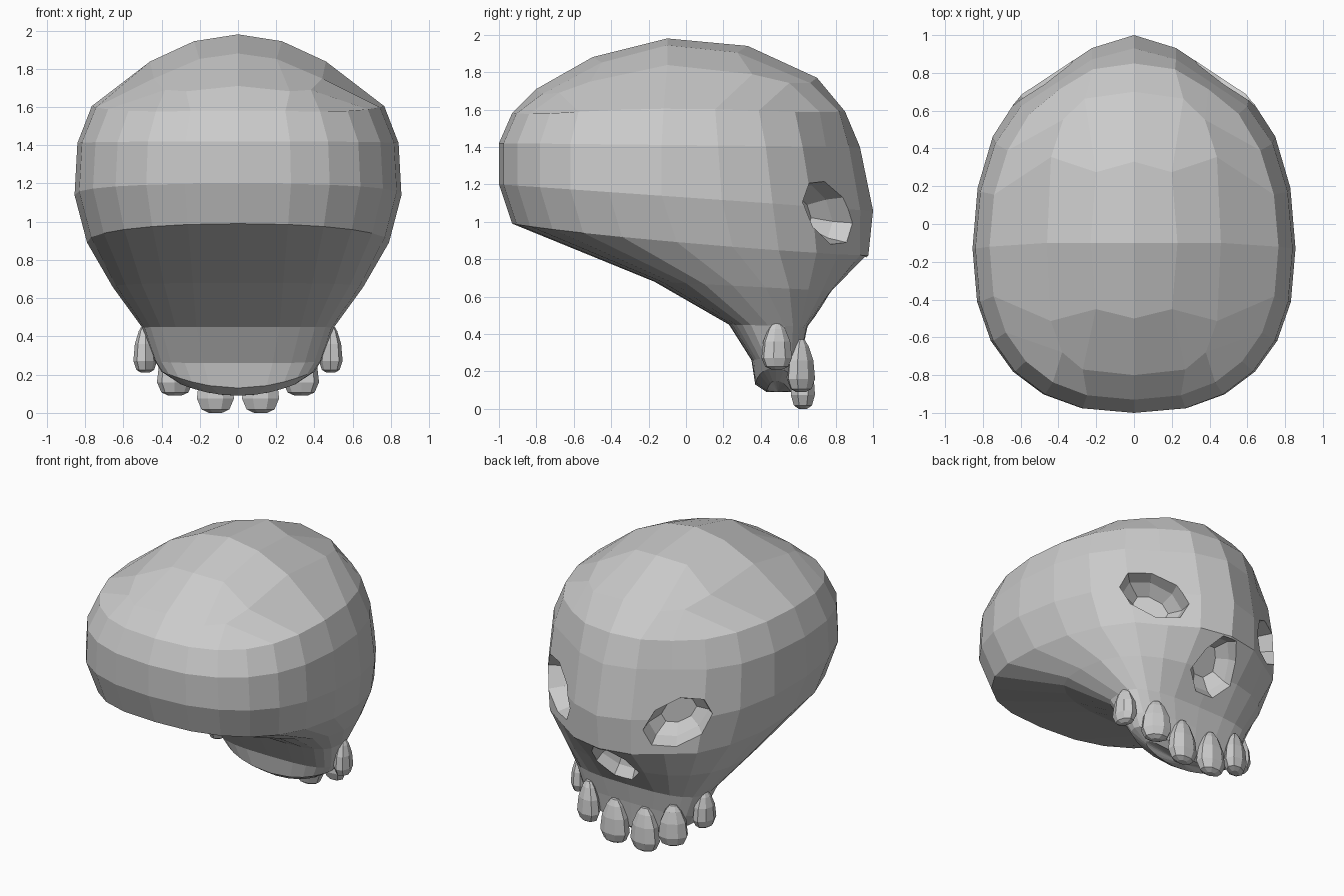
import bpy, bmesh, math
from mathutils import Vector, Matrix

if "Cube" in bpy.data.objects:
    bpy.data.objects.remove(bpy.data.objects["Cube"])

bone = bpy.data.materials.new("bone_grey")
bone.diffuse_color = (0.6, 0.6, 0.6, 1)
bone.use_nodes = True
bone.node_tree.nodes["Principled BSDF"].inputs["Base Color"].default_value = bone.diffuse_color


def finish(name, bm):
    bmesh.ops.recalc_face_normals(bm, faces=bm.faces)
    me = bpy.data.meshes.new(name)
    bm.to_mesh(me)
    bm.free()
    me.materials.append(bone)
    ob = bpy.data.objects.new(name, me)
    bpy.context.collection.objects.link(ob)
    return ob


def spow(v, e):
    return math.copysign(abs(v) ** e, v)


def bridge(bm, loops):
    for a, b in zip(loops, loops[1:]):
        n = len(a)
        for i in range(n):
            j = (i + 1) % n
            bm.faces.new((a[i], a[j], b[j], b[i]))


# Ring: back y, back z, front y, front z, half width, widest y,
# side drop, squareness, corner drop; the cheeks are planed flat at the eyes
def ring(bm, count, yb, zb, yf, zf, w, c, drop, n, corner=0.0):
    loop = []
    for i in range(count):
        a = 2 * math.pi * i / count
        m = n if math.cos(a) > 0 else n + 0.25
        s, k = spow(math.sin(a), 2 / m), spow(math.cos(a), 2 / m)
        x = w * s
        y = c + k * ((yf - c) if k > 0 else (c - yb))
        z = zb + (zf - zb) * (y - yb) / (yf - yb) - drop * s * s - corner * s * s * k * k
        over = 0.55 * abs(x) + 0.835 * y - 0.90 + 0.2 * max(0, z - 1.15)
        if over > 0:
            x -= math.copysign(0.55 * over, x)
            y -= 0.835 * over
        loop.append(bm.verts.new((x, y, z)))
    return loop


# Crown: a 6 x 6 grid of quads made of nested square rings
crown = [
    (-0.50, 1.88, 0.33, 1.94, 0.23, -0.10, -0.035, 5.0, 0.10),
    (-0.80, 1.71, 0.70, 1.77, 0.46, -0.10, -0.10, 3.4, 0.20),
    (-0.93, 1.58, 0.85, 1.59, 0.765, -0.12, -0.02, 2.15, 0.04),
]
# Skull sides from temples down to the jaw
sides = [
    (-1.00, 1.42, 0.93, 1.40, 0.84, -0.13, 0.0, 2.15),
    (-1.00, 1.20, 1.00, 1.06, 0.855, -0.13, 0.0, 2.15),
    (-0.93, 0.99, 0.975, 0.82, 0.79, -0.05, 0.02, 2.2),
    (-0.17, 0.68, 0.79, 0.63, 0.655, 0.25, 0.0, 2.4),
    (0.23, 0.45, 0.65, 0.44, 0.50, 0.44, 0.0, 3.0),
    (0.35, 0.26, 0.62, 0.30, 0.44, 0.48, 0.0, 2.8),
    (0.37, 0.13, 0.60, 0.12, 0.40, 0.48, -0.09, 2.5),
    (0.43, 0.09, 0.56, 0.09, 0.30, 0.48, -0.06, 2.1),
]
bm = bmesh.new()
grid = {(0, 0): bm.verts.new((0, -0.1, 1.98))}
for r, params in enumerate(crown, 1):
    loop = ring(bm, 8 * r, *params)
    for p, v in enumerate(loop):
        # walk round the square, starting at front middle
        q, m = divmod(p + r, 2 * r)
        gx, gy = m - r, r
        for _ in range(q % 4):
            gx, gy = gy, -gx
        grid[gx, gy] = v
for i in range(-3, 3):
    for j in range(-3, 3):
        bm.faces.new((grid[i, j], grid[i + 1, j], grid[i + 1, j + 1], grid[i, j + 1]))
loops = [loop] + [ring(bm, 24, *p) for p in sides]
bridge(bm, loops)
tip = bm.verts.new((0, 0.49, 0.09))
for i in range(24):
    bm.faces.new((loops[-1][i], loops[-1][(i + 1) % 24], tip))
skull = finish("skull", bm)


# Hollows: tapered octagonal cutters facing out along a normal
def hollow(name, centre, normal, half_w, half_h, depth, top=1.0, tilt=0.0):
    nrm = Vector(normal).normalized()
    side = Vector((0, 0, 1)).cross(nrm).normalized()
    up = nrm.cross(side)
    side, up = (side * math.cos(tilt) + up * math.sin(tilt),
                up * math.cos(tilt) - side * math.sin(tilt))
    bm = bmesh.new()
    loops = []
    for d, f in ((0.25, 1.1), (0, 1.0), (-0.55 * depth, 0.85), (-depth, 0.5)):
        loop = []
        for i in range(8):
            a = math.pi * (i + 0.5) / 4
            u, v = math.cos(a), math.sin(a)
            t = top if v > 0 else 1.0
            loop.append(bm.verts.new(Vector(centre) + nrm * d
                        + side * (u * half_w * f * t) + up * (v * half_h * f)))
        loops.append(loop)
    bridge(bm, loops)
    bm.faces.new(loops[0])
    bm.faces.new(loops[-1])
    cutter = finish(name, bm)
    cutter.hide_render = True
    mod = skull.modifiers.new(name, 'BOOLEAN')
    mod.operation = 'DIFFERENCE'
    mod.solver = 'EXACT'
    mod.object = cutter
    bpy.context.view_layer.objects.active = skull
    bpy.ops.object.modifier_apply(modifier=name)
    bpy.data.objects.remove(cutter)


for s, label in ((1, "right"), (-1, "left")):
    hollow(label + "_eye_hollow", (s * 0.475, 0.765, 1.05), (s * 0.55, 0.835, 0.0),
           0.245, 0.155, 0.19, tilt=-s * 0.5)
hollow("nose_hollow", (0, 0.84, 0.65), (0, 0.75, -0.6), 0.19, 0.22, 0.17, 0.75)


# Teeth: pointed roots widening to blunt crowns, turned to follow the jaw
def tooth(name, x, y, z0, height, width, depth, turn):
    bm = bmesh.new()
    loops = []
    for t, f in ((0, 0.35), (0.06, 0.75), (0.25, 1.0), (0.6, 0.88), (0.87, 0.55), (1, 0.25)):
        loop = []
        for i in range(8):
            a = math.pi * (i + 0.5) / 4
            loop.append(bm.verts.new((math.cos(a) * width * f / 2,
                                      math.sin(a) * depth * f / 2, t * height)))
        loops.append(loop)
    bridge(bm, loops)
    bm.faces.new(loops[0])
    bm.faces.new(loops[-1])
    bm.transform(Matrix.Translation((x, y, z0)) @ Matrix.Rotation(turn, 4, 'Z'))
    finish(name, bm)


for s, label in ((1, "right"), (-1, "left")):
    tooth(label + "_front_tooth", s * 0.118, 0.625, 0.0, 0.30, 0.21, 0.14, 0)
    tooth(label + "_middle_tooth", s * 0.33, 0.615, 0.09, 0.28, 0.20, 0.14, -s * 0.5)
    tooth(label + "_side_tooth", s * 0.485, 0.485, 0.21, 0.25, 0.17, 0.12, -s * 1.3)
